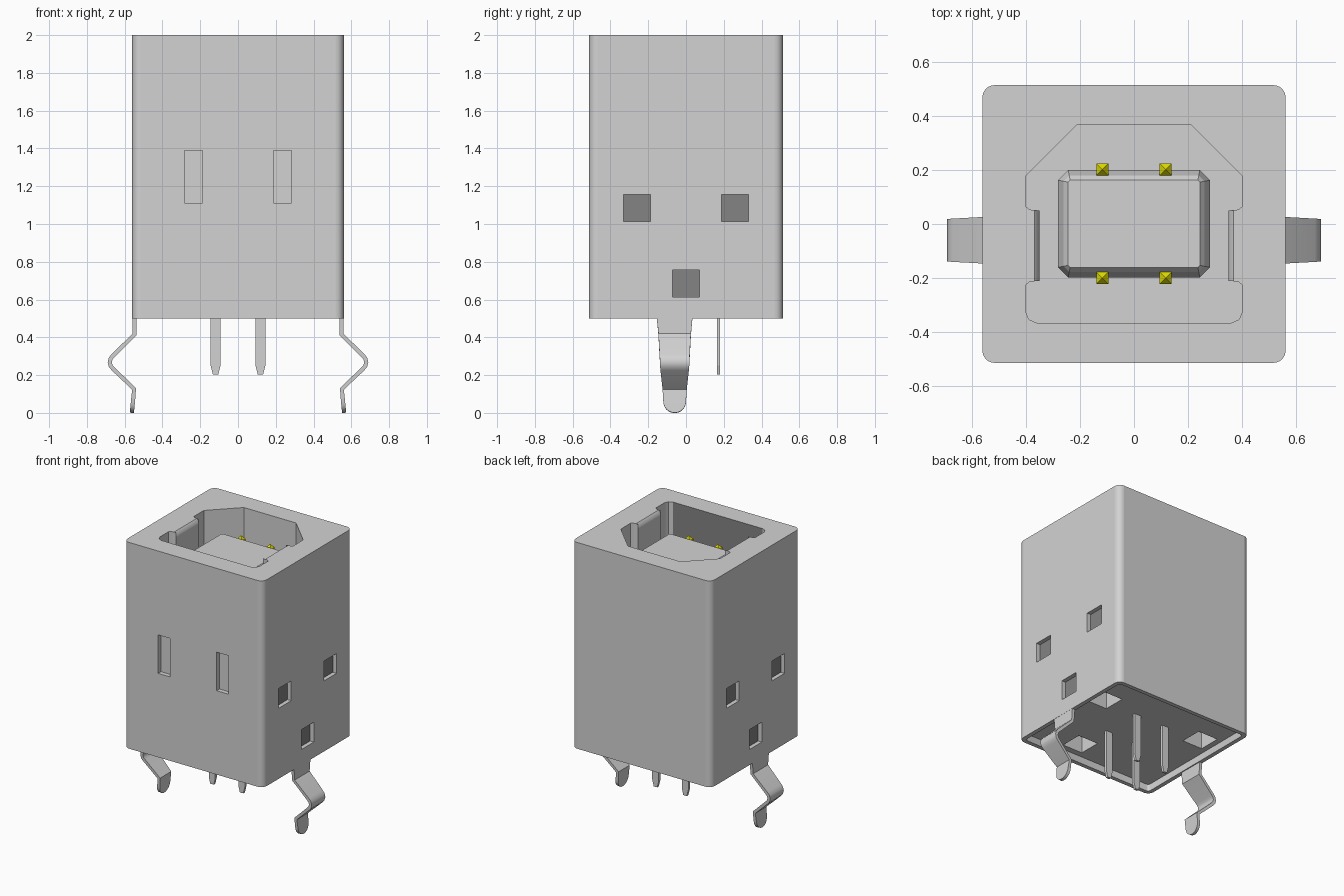
import bpy, bmesh, math
from mathutils import Vector

old = bpy.data.objects.get("Cube")
if old:
    bpy.data.objects.remove(old, do_unlink=True)


def material(name, rgb):
    m = bpy.data.materials.new(name)
    m.use_nodes = True
    m.diffuse_color = (*rgb, 1)
    m.node_tree.nodes["Principled BSDF"].inputs["Base Color"].default_value = (*rgb, 1)
    return m


GREY = material("light grey", (0.65, 0.65, 0.65))
DARK = material("dark grey", (0.23, 0.23, 0.23))
GOLD = material("yellow contact", (0.75, 0.73, 0.0))


def finish(bm, name, mat):
    bmesh.ops.recalc_face_normals(bm, faces=bm.faces[:])
    mesh = bpy.data.meshes.new(name)
    bm.to_mesh(mesh)
    bm.free()
    mesh.materials.append(mat)
    ob = bpy.data.objects.new(name, mesh)
    bpy.context.collection.objects.link(ob)
    return ob


def activate(ob):
    bpy.ops.object.select_all(action="DESELECT")
    ob.select_set(True)
    bpy.context.view_layer.objects.active = ob


def prism(name, points, axis, lo, hi):
    """Extrude a 2D outline along one axis."""
    place = {"x": lambda a, b, h: (h, a, b),
             "y": lambda a, b, h: (a, h, b),
             "z": lambda a, b, h: (a, b, h)}[axis]
    bm = bmesh.new()
    face = bm.faces.new([bm.verts.new(place(a, b, lo)) for a, b in points])
    top = bmesh.ops.extrude_face_region(bm, geom=[face])["geom"]
    verts = [v for v in top if isinstance(v, bmesh.types.BMVert)]
    bmesh.ops.translate(bm, verts=verts, vec=Vector(place(0, 0, hi - lo)))
    return finish(bm, name, GREY)


def rect(x0, x1, y0, y1):
    return [(x0, y0), (x1, y0), (x1, y1), (x0, y1)]


def rounded_rect(x, y, r, steps=6):
    pts = []
    corners = [(x - r, y - r), (r - x, y - r), (r - x, r - y), (x - r, r - y)]
    for i, (cx, cy) in enumerate(corners):
        for k in range(steps + 1):
            a = math.pi / 2 * (i + k / steps)
            pts.append((cx + r * math.cos(a), cy + r * math.sin(a)))
    return pts


def mirrored(half):
    """Close a right-hand outline with its mirror image in x."""
    return half + [(-x, y) for x, y in reversed(half)]


def cut(ob, cutter):
    mod = ob.modifiers.new("cut", "BOOLEAN")
    mod.operation = "DIFFERENCE"
    mod.solver = "EXACT"
    mod.object = cutter
    activate(ob)
    bpy.ops.object.modifier_apply(modifier=mod.name)
    bpy.data.objects.remove(cutter, do_unlink=True)


# Shell block with rounded upright edges
shell = prism("shell", rounded_rect(0.56, 0.513, 0.045), "z", 0.5, 2.0)

# Socket opening with cut upper corners and side ribs
opening = mirrored([(0.21, 0.367), (0.4, 0.178), (0.4, 0.065), (0.385, 0.053), (0.35, 0.05),
                    (0.35, -0.21), (0.385, -0.213), (0.4, -0.225), (0.4, -0.325),
                    (0.388, -0.353), (0.36, -0.365)])
cut(shell, prism("opening_cutter", opening, "z", 1.05, 2.1))

# Open underside and its pockets
cut(shell, prism("underside_cutter", rounded_rect(0.53, 0.483, 0.02, 3), "z", 0.4, 0.55))
for x, y in ((-0.41, 0.19), (0.41, 0.19), (0.16, -0.36)):
    cut(shell, prism("pocket_cutter", rect(x - 0.08, x + 0.08, y - 0.08, y + 0.08),
                     "z", 0.45, 0.67))

for s in (-1, 1):
    # Rounded lead-in on each rib
    lead = [(s * x, z) for x, z in ((0.33, 1.96), (0.35, 1.97), (0.355, 1.988),
                                    (0.367, 2.0), (0.367, 2.05), (0.33, 2.05))]
    cut(shell, prism("lead_cutter", lead, "y", -0.21, 0.05))
    # Shallow front slots
    cut(shell, prism("slot_cutter", rect(s * 0.235 - 0.048, s * 0.235 + 0.048, 1.11, 1.39),
                     "y", -0.6, -0.48))
    # Shallow side windows
    for y, z in ((-0.26, 1.085), (0.26, 1.085), (0, 0.685)):
        window = rect(y - 0.072, y + 0.072, z - 0.072, z + 0.072)
        cut(shell, prism("window_cutter", window, "x", *sorted((s * 0.53, s * 0.6))))

activate(shell)
bpy.ops.object.shade_smooth_by_angle(angle=math.radians(30))

# Dark lining: window backs and the front wall of the socket
shell.data.materials.append(DARK)
for p in shell.data.polygons:
    c = p.center
    window_back = 0.52 < abs(c.x) < 0.54 and abs(p.normal.x) > 0.9 and c.z > 0.6
    socket_front = -0.37 < c.y < -0.36 and p.normal.y > 0.9 and c.z > 1.1
    p.material_index = int(window_back or socket_front)
    p.use_smooth = p.area < 0.1

# Tongue: stacked chamfered outlines tapering to the top
bm = bmesh.new()
rings = []
for inset, z in ((0, 1.0), (0, 1.8), (0.02, 1.86), (0.037, 1.88)):
    w, d = 0.28 - inset, 0.198 - inset
    c = 0.037 - inset * 0.8
    pts = mirrored([(w - c, d), (w, d - c), (w, c - d), (w - c, -d)])
    rings.append([bm.verts.new((x, y + 0.001, z)) for x, y in pts])
for low, high in zip(rings, rings[1:]):
    for i in range(8):
        j = (i + 1) % 8
        bm.faces.new((low[i], low[j], high[j], high[i]))
bm.faces.new(rings[0])
bm.faces.new(rings[-1])
finish(bm, "tongue", GREY)

# Contacts: square bars with pointed tips
for x in (-0.117, 0.117):
    for y in (-0.199, 0.201):
        bm = bmesh.new()
        h = 0.022
        base = [bm.verts.new((x + a, y + b, 1.0)) for a, b in rect(-h, h, -h, h)]
        top = [bm.verts.new((x + a, y + b, 1.86)) for a, b in rect(-h, h, -h, h)]
        tip = bm.verts.new((x, y, 1.885))
        bm.faces.new(base)
        for i in range(4):
            j = (i + 1) % 4
            bm.faces.new((base[i], base[j], top[j], top[i]))
            bm.faces.new((top[i], top[j], tip))
        finish(bm, "contact", GOLD)

# Flat solder pins with tapered ends
for x in (-0.119, 0.119):
    for y in (-0.12, 0.172):
        outline = [(x + a, z) for a, z in mirrored([(0.026, 0.6), (0.026, 0.25),
                                                    (0.014, 0.202)])]
        prism("solder_pin", outline, "y", y - 0.009, y + 0.009)

# Bent spring legs with rounded feet
path = [(0.548, 0.51, 0.095), (0.548, 0.415, 0.086), (0.66, 0.305, 0.08),
        (0.674, 0.288, 0.079), (0.679, 0.268, 0.078), (0.674, 0.248, 0.077),
        (0.66, 0.232, 0.075), (0.55, 0.127, 0.064)]
for k in range(7):
    a = math.pi / 2 * k / 6.3
    z = 0.06 - 0.06 * math.sin(a)
    path.append((0.562 - 0.1 * z, z, 0.06 * math.cos(a)))
for s, side in ((1, "left"), (-1, "right")):
    bm = bmesh.new()
    rows = [[bm.verts.new((s * x, -0.06 + e * w, z)) for e in (-1, 1)] for x, z, w in path]
    for a, b in zip(rows, rows[1:]):
        bm.faces.new((a[0], a[1], b[1], b[0]))
    leg = finish(bm, side + "_spring_leg", GREY)
    mod = leg.modifiers.new("thickness", "SOLIDIFY")
    mod.thickness = 0.022
    mod.offset = 0
    activate(leg)
    bpy.ops.object.modifier_apply(modifier=mod.name)
    bpy.ops.object.shade_smooth_by_angle(angle=math.radians(30))
